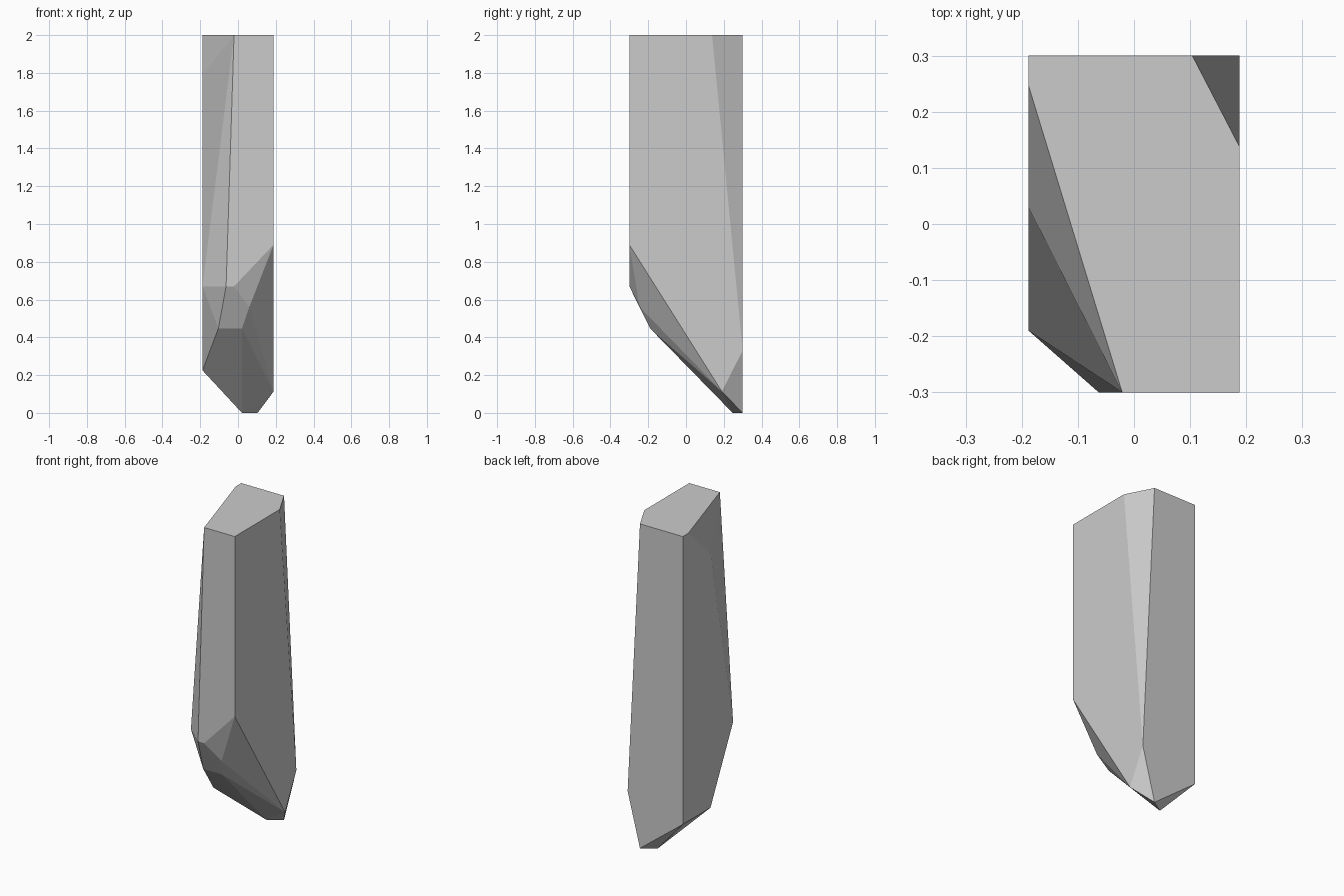
import bpy, bmesh
from math import radians

if "Cube" in bpy.data.objects:
    bpy.data.objects.remove(bpy.data.objects["Cube"])

L, R, F, B = -0.188, 0.188, -0.3, 0.3   # left, right, front and back planes

# Corner points of the faceted shard, grouped by region
top_cap = [(x, y, 2.0) for x, y in
           [(L, B), (0.104, B), (R, 0.138), (R, F), (-0.021, F), (L, 0.247)]]
left_side = [(L, y, z) for y, z in
             [(0.03, 1.79), (-0.19, 0.67), (0.03, 0.225), (B, 0.225)]]
right_side = [(R, y, z) for y, z in [(B, 0.33), (0.19, 0.113), (F, 0.89)]]
front_chips = [(-0.063, F, 0.67), (-0.021, F, 0.67), (0.06, -0.245, 0.56),
               (-0.104, -0.19, 0.447), (0.021, -0.19, 0.447)]
tip = [(0.021, 0.247, 0.0), (0.104, B, 0.0)]

# Wrap the corners in flat facets
bm = bmesh.new()
for p in top_cap + left_side + right_side + front_chips + tip:
    bm.verts.new(p)
bmesh.ops.convex_hull(bm, input=bm.verts[:])
bmesh.ops.dissolve_limit(bm, angle_limit=radians(0.5),
                         verts=bm.verts[:], edges=bm.edges[:])
bmesh.ops.recalc_face_normals(bm, faces=bm.faces[:])

mesh = bpy.data.meshes.new("rock_shard")
bm.to_mesh(mesh)
bm.free()
shard = bpy.data.objects.new("rock_shard", mesh)
bpy.context.collection.objects.link(shard)
